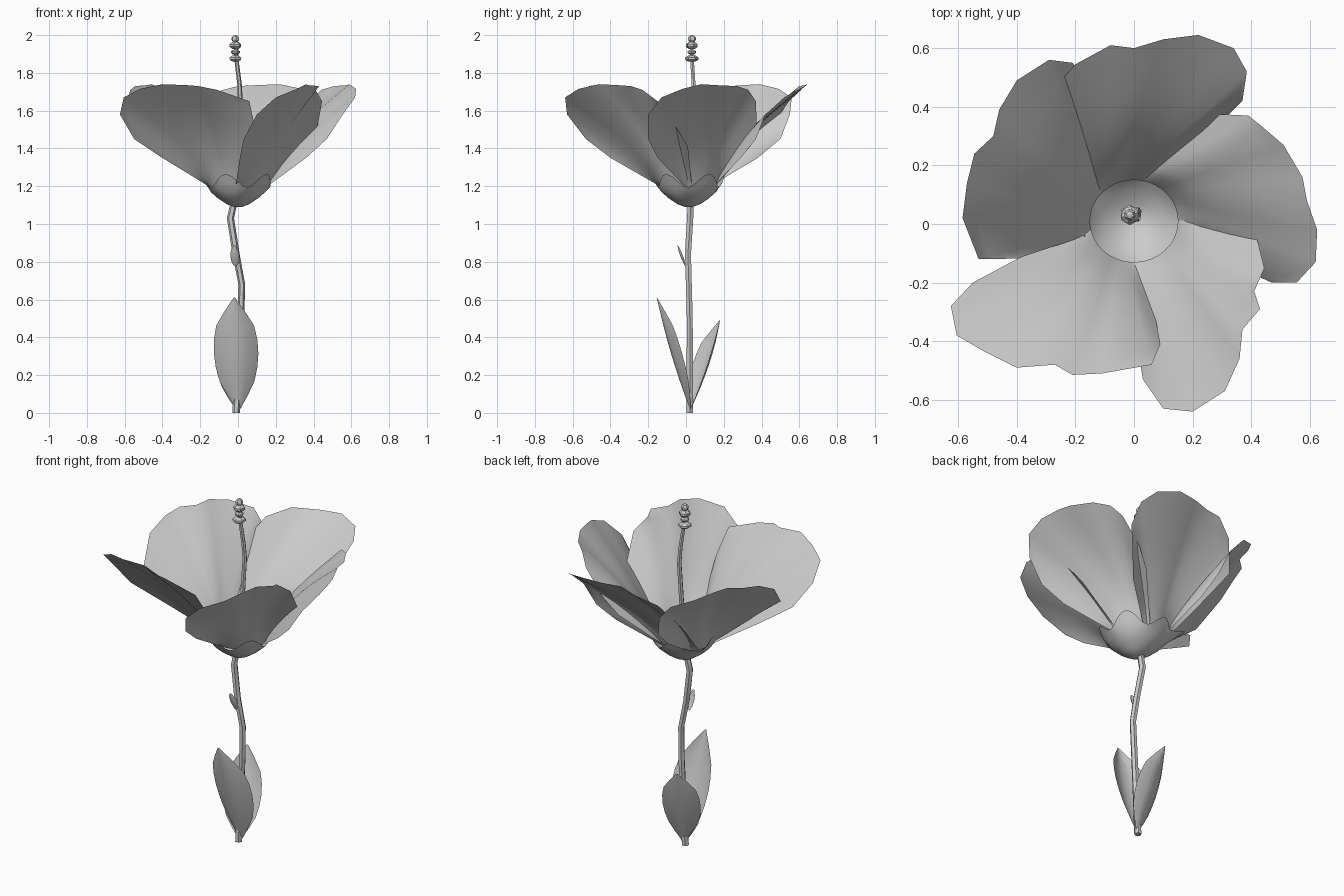
import bpy, math
from mathutils import Vector

if "Cube" in bpy.data.objects:
    bpy.data.objects.remove(bpy.data.objects["Cube"])


def make(name, verts, faces, angle=60):
    me = bpy.data.meshes.new(name)
    me.from_pydata([tuple(v) for v in verts], [], faces)
    me.update()
    ob = bpy.data.objects.new(name, me)
    bpy.context.collection.objects.link(ob)
    bpy.ops.object.select_all(action='DESELECT')
    ob.select_set(True)
    bpy.context.view_layer.objects.active = ob
    bpy.ops.object.shade_smooth_by_angle(angle=math.radians(angle))
    return ob


def grid_faces(rows, cols, closed=False):
    span = cols if closed else cols - 1
    return [(r * cols + c, r * cols + (c + 1) % cols,
             (r + 1) * cols + (c + 1) % cols, (r + 1) * cols + c)
            for r in range(rows - 1) for c in range(span)]


def tube(name, path, sides=6):
    verts = []
    for x, y, z, rad in path:
        for k in range(sides):
            a = 2 * math.pi * k / sides
            verts.append((x + rad * math.cos(a), y + rad * math.sin(a), z))
    n = len(path)
    faces = grid_faces(n, sides, True)
    faces += [tuple(reversed(range(sides))), tuple(range((n - 1) * sides, n * sides))]
    return make(name, verts, faces, 50)


def leaf(name, base, tip, widths, fold, bow, turn=0):
    # rows from base to tip, five points across, edges folded inward
    base, tip = Vector(base), Vector(tip)
    side = Vector((math.cos(math.radians(turn)), math.sin(math.radians(turn)), 0))
    out = Vector((-side.y, side.x, 0))
    verts, n = [], len(widths)
    for i, w in enumerate(widths):
        t = i / (n - 1)
        c = base.lerp(tip, t) + out * bow * math.sin(math.pi * t)
        for s in (-1, -0.5, 0, 0.5, 1):
            verts.append(c + side * s * w + out * fold * s * s * w)
    return make(name, verts, grid_faces(n, 5))


# Stem and style
tube("stem", [(-0.01, 0.02, 0, .020), (0.0, 0.02, 0.2, .019), (0.015, 0.02, 0.5, .018),
              (0.02, 0.015, 0.68, .018), (-0.01, 0.01, 0.84, .019),
              (-0.04, 0.022, 1.03, .019), (-0.02, 0.025, 1.12, .018)])
tube("style", [(-0.02, 0.02, 1.1, .014), (0.01, 0.02, 1.35, .014),
               (0.012, 0.045, 1.65, .013), (0.008, 0.04, 1.74, .012),
               (-0.008, 0.032, 1.87, .011), (-0.014, 0.03, 1.98, .010)])

# Pollen beads stacked at the end of the style
for i, (z, r, h) in enumerate([(1.876, .037, .018), (1.91, .025, .014),
                               (1.945, .033, .021), (1.98, .022, .02)]):
    bpy.ops.mesh.primitive_uv_sphere_add(segments=6, ring_count=5, radius=1,
                                         location=(-0.014, 0.031, z), rotation=(0, 0, i * 0.4))
    bead = bpy.context.object
    bead.name = f"pollen_bead_{i + 1}"
    bead.scale = (r, r, h)

# Calyx: lobed bowl, one lobe bent outward
segs = 40
profile = [(0.02, 1.09), (0.06, 1.105), (0.105, 1.135), (0.145, 1.17)]
verts = []
for r, z in profile:
    for k in range(segs):
        a = 2 * math.pi * k / segs
        verts.append((r * math.cos(a), 0.015 + r * math.sin(a), z))
for stage in (0.5, 1.0):
    for k in range(segs):
        a = 2 * math.pi * k / segs
        lobe = math.cos(5 * (a - math.radians(-38)))
        bent = max(0, 1 - abs(a - math.radians(148)) / 0.4) * stage
        r = 0.145 + (0.037 + 0.012 * lobe) * stage + 0.11 * bent
        z = 1.17 + (0.06 + 0.035 * lobe) * stage + 0.07 * bent
        verts.append((r * math.cos(a), 0.015 + r * math.sin(a), z))
faces = grid_faces(len(profile) + 2, segs, True) + [tuple(reversed(range(segs)))]
make("calyx", verts, faces)

# Petals: shared rim heights, own ragged outline, rays from a short base arc
heights = [1.35, 1.45, 1.58, 1.67, 1.715, 1.74, 1.735, 1.73, 1.71, 1.65, 1.51, 1.41]
petals = {
    "front_left_petal": (190, 270, [
        (-.40, -.12), (-.55, -.20), (-.625, -.28), (-.605, -.38), (-.52, -.43), (-.40, -.49),
        (-.27, -.48), (-.21, -.515), (-.11, -.51), (.06, -.48), (.09, -.41), (.075, -.33)]),
    "front_right_petal": (265, 369, [
        (.01, -.40), (.03, -.53), (.10, -.63), (.20, -.64), (.31, -.57), (.36, -.46),
        (.37, -.36), (.43, -.29), (.41, -.23), (.445, -.15), (.42, -.05), (.36, .01)]),
    "right_petal": (-5, 86, [
        (.36, -.15), (.47, -.20), (.555, -.20), (.62, -.13), (.625, -.02), (.59, .08),
        (.575, .16), (.51, .27), (.44, .33), (.39, .37), (.28, .375), (.20, .34)]),
    "back_petal": (70, 152, [
        (.25, .29), (.32, .37), (.37, .42), (.385, .52), (.34, .60), (.22, .645),
        (.10, .63), (0, .60), (-.08, .61), (-.20, .545), (-.285, .45), (-.24, .33)]),
    "left_petal": (128, 198, [
        (-.15, .38), (-.17, .50), (-.21, .55), (-.29, .56), (-.40, .49), (-.46, .39),
        (-.48, .30), (-.545, .24), (-.57, .14), (-.585, .02), (-.53, -.12), (-.40, -.118)]),
}
rings = 11
for name, (start, end, rim) in petals.items():
    verts = []
    for j in range(rings):
        t = j / (rings - 1)
        for i, (x, y) in enumerate(rim):
            u = i / (len(rim) - 1)
            a = math.radians(start + (end - start) * u)
            base = Vector((0.15 * math.cos(a), 0.01 + 0.14 * math.sin(a), 1.195))
            q = base.lerp(Vector((x, y, heights[i])), t)
            # steep throat that flares outward
            q.z += 0.075 * math.sin(math.pi * t ** 0.65) * math.sin(math.pi * u)
            verts.append(q)
    make(name, verts, grid_faces(rings, len(rim)))

# Leaves at the foot of the stem and a small bract above
widths = [.012, .055, .092, .11, .118, .115, .10, .055, .004]
leaf("front_leaf", (0, 0.02, 0.02), (-0.02, -0.155, 0.61), widths, 0.5, -0.012)
leaf("back_leaf", (-0.005, 0.025, 0.02), (-0.065, 0.18, 0.49),
     [w * .88 for w in widths], -0.4, 0.01, 22)
leaf("bract", (-0.012, -0.006, 0.78), (-0.02, -0.045, 0.885),
     [.012, .022, .025, .02, .006], 0.6, -0.006)
